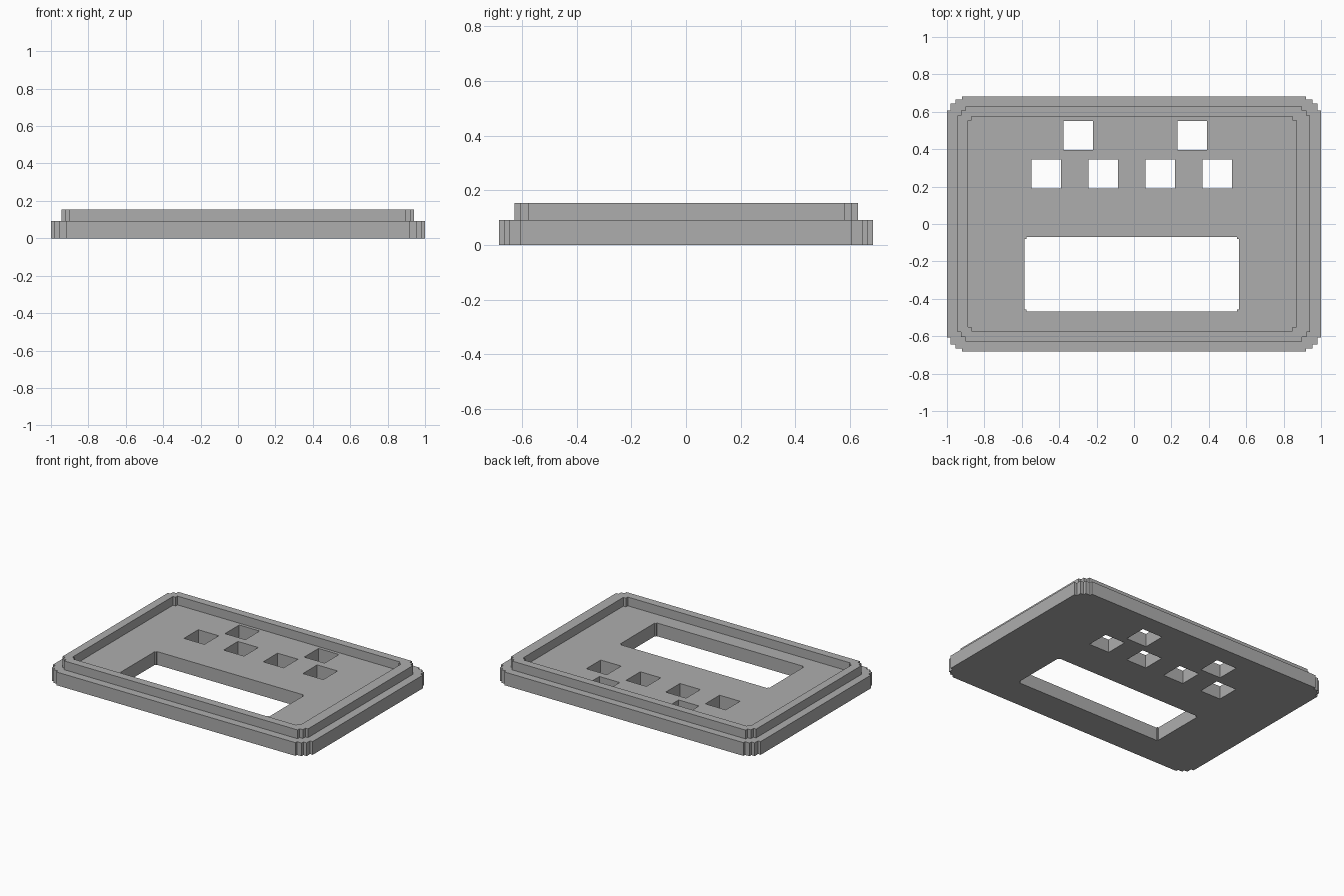
import bpy
import bmesh

cube = bpy.data.objects.get("Cube")
if cube:
    bpy.data.objects.remove(cube, do_unlink=True)

grey = bpy.data.materials.new("plain grey")
grey.use_nodes = True
colour = (0.42, 0.42, 0.42, 1)
grey.diffuse_color = colour
grey.node_tree.nodes["Principled BSDF"].inputs["Base Color"].default_value = colour


def stepped_rect(x0, x1, y0, y1, dx=(0,), dy=(0,)):
    """Rectangle outline whose corners are cut as a staircase of insets."""
    corner = [(dx[0], dy[0])]
    for i in range(1, len(dx)):
        corner += [(dx[i], dy[i - 1]), (dx[i], dy[i])]
    back = corner[::-1]
    return ([(x1 - a, y1 - b) for a, b in corner]
            + [(x0 + a, y1 - b) for a, b in back]
            + [(x0 + a, y0 + b) for a, b in corner]
            + [(x1 - a, y0 + b) for a, b in back])


def slab(name, outlines, z0, z1):
    """Extrude the first outline, with the others as through holes."""
    curve = bpy.data.curves.new(name + "_profile", 'CURVE')
    curve.dimensions = '2D'
    curve.fill_mode = 'BOTH'
    curve.extrude = (z1 - z0) / 2
    for points in outlines:
        spline = curve.splines.new('POLY')
        spline.points.add(len(points) - 1)
        for p, (x, y) in zip(spline.points, points):
            p.co = (x, y, 0, 1)
        spline.use_cyclic_u = True
        spline.use_smooth = False
    profile = bpy.data.objects.new(name + "_profile", curve)
    bpy.context.collection.objects.link(profile)
    graph = bpy.context.evaluated_depsgraph_get()
    mesh = bpy.data.meshes.new_from_object(profile.evaluated_get(graph))
    bpy.data.objects.remove(profile, do_unlink=True)

    # Weld the caps to the walls and keep every face flat
    bm = bmesh.new()
    bm.from_mesh(mesh)
    bmesh.ops.remove_doubles(bm, verts=bm.verts, dist=0.0005)
    bmesh.ops.recalc_face_normals(bm, faces=bm.faces)
    bmesh.ops.translate(bm, verts=bm.verts, vec=(0, 0, (z0 + z1) / 2))
    for f in bm.faces:
        f.smooth = False
        f.material_index = 0
    bm.to_mesh(mesh)
    bm.free()
    mesh.materials.clear()
    mesh.materials.append(grey)
    obj = bpy.data.objects.new(name, mesh)
    bpy.context.collection.objects.link(obj)
    return obj


# Base plate with a display window and six square button holes
plate = [stepped_rect(-1, 1, -0.683, 0.683,
                      (0, 0.02, 0.045, 0.08), (0.076, 0.038, 0.018, 0)),
         stepped_rect(-0.585, 0.561, -0.467, -0.07, (0, 0.01), (0.01, 0))]
hole = 0.157
buttons = [(-0.377, 0.395), (0.233, 0.395)]
buttons += [(-0.548 + i * 0.305, 0.189) for i in range(4)]
plate += [stepped_rect(x, x + hole, y, y + hole) for x, y in buttons]
slab("base_plate", plate, 0, 0.092)

# Raised rim standing on the plate
rim = [stepped_rect(-0.945, 0.942, -0.627, 0.629,
                    (0, 0.02, 0.045), (0.05, 0.022, 0)),
       stepped_rect(-0.888, 0.868, -0.571, 0.574, (0, 0.02), (0.02, 0))]
slab("raised_rim", rim, 0.092, 0.153)
